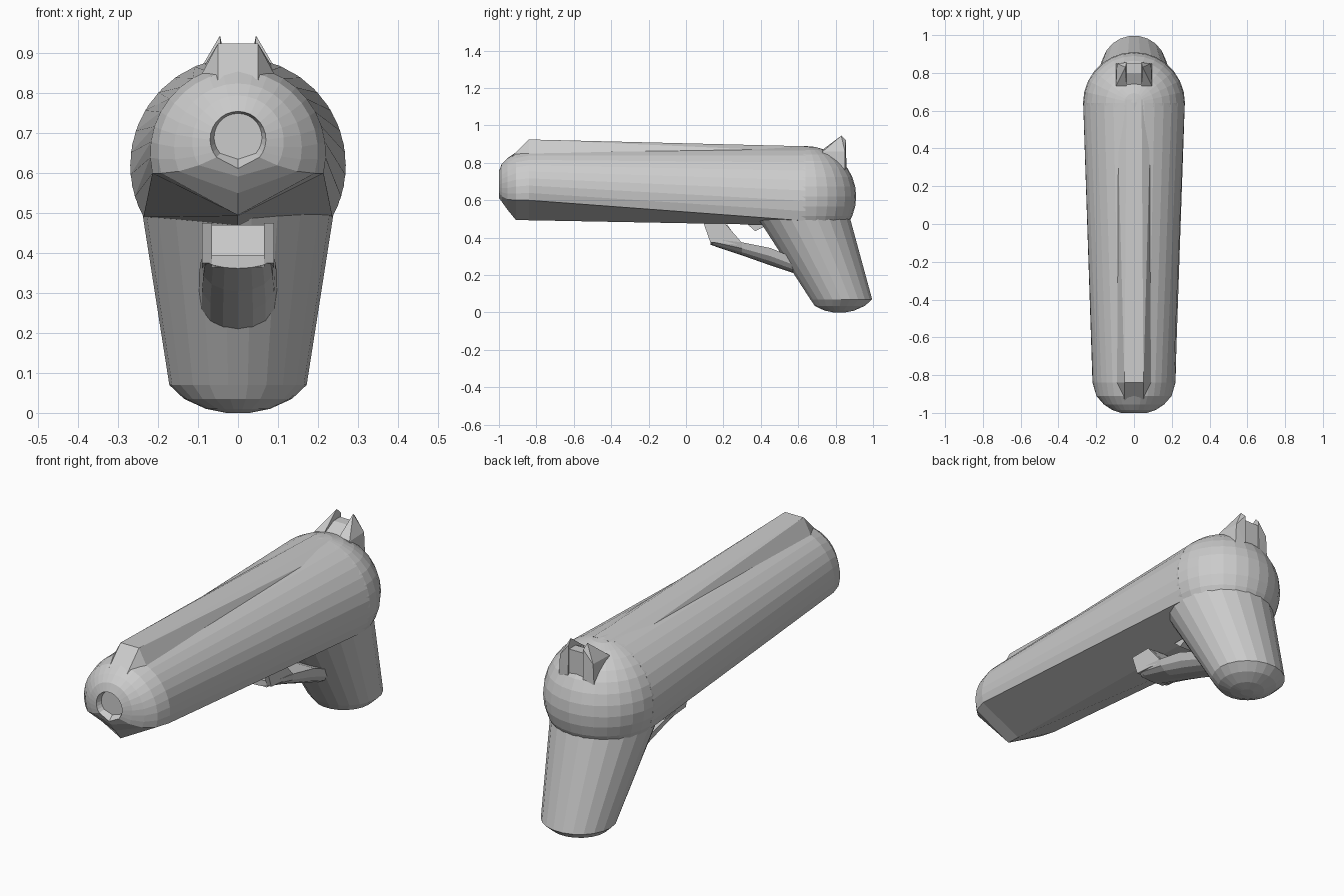
import bpy, bmesh
from math import sin, cos, asin, pi
from mathutils import Matrix

if "Cube" in bpy.data.objects:
    bpy.data.objects.remove(bpy.data.objects["Cube"])


def finish(name, bm):
    bmesh.ops.recalc_face_normals(bm, faces=bm.faces[:])
    mesh = bpy.data.meshes.new(name)
    bm.to_mesh(mesh)
    bm.free()
    ob = bpy.data.objects.new(name, mesh)
    bpy.context.collection.objects.link(ob)
    return ob


def loft(name, sections):
    bm = bmesh.new()
    rings = [[bm.verts.new(p) for p in s] for s in sections]
    n = len(rings[0])
    for a, b in zip(rings, rings[1:]):
        for i in range(n):
            j = (i + 1) % n
            bm.faces.new((a[i], a[j], b[j], b[i]))
    bm.faces.new(rings[0])
    bm.faces.new(rings[-1])
    return finish(name, bm)


def hull(name, points):
    bm = bmesh.new()
    for p in points:
        bm.verts.new(p)
    bmesh.ops.convex_hull(bm, input=bm.verts[:])
    return finish(name, bm)


def extrude_x(name, profile, x0, x1):
    return loft(name, [[(x, y, z) for y, z in profile] for x in (x0, x1)])


# Barrel: round on top, shallow V keel underneath, domed muzzle
def barrel_section(y, r, cz, low, keel, n=20):
    a0 = asin((low - cz) / r)
    pts = []
    for i in range(n + 1):
        a = a0 + (pi - 2 * a0) * i / n
        pts.append((r * cos(a), y, cz + r * sin(a)))
    pts.append((0, y, keel))
    return pts


loft("barrel", [barrel_section(*s) for s in (
    (0.64, 0.27, 0.62, 0.49, 0.465),
    (-0.84, 0.22, 0.65, 0.60, 0.493),
    (-0.91, 0.20, 0.655, 0.60, 0.495),
    (-0.955, 0.16, 0.665, 0.605, 0.55),
    (-0.985, 0.115, 0.68, 0.62, 0.592),
    (-1.0, 0.07, 0.685, 0.64, 0.612),
    (-0.975, 0.06, 0.69, 0.65, 0.635))])

# Rounded back of the body
bm = bmesh.new()
bmesh.ops.create_uvsphere(bm, u_segments=28, v_segments=16, radius=0.27,
                          matrix=Matrix.Translation((0, 0.64, 0.62)))
finish("rear_dome", bm)

# Raised rib along the top with sloped front
rib = []
for s in (-1, 1):
    rib += [(s * 0.05, -0.84, 0.925), (s * 0.09, -0.84, 0.85),
            (s * 0.05, -0.935, 0.83), (s * 0.04, 0.66, 0.888),
            (s * 0.09, 0.64, 0.86)]
hull("top_rib", rib)


# Grip: tapered, leaning back, rounded end
def grip_section(z, cy, rx, ry, n=22):
    return [(rx * cos(2 * pi * i / n), cy + ry * sin(2 * pi * i / n), z)
            for i in range(n)]


loft("grip", [grip_section(*s) for s in (
    (0.51, 0.628, 0.241, 0.25),
    (0.07, 0.83, 0.172, 0.167),
    (0.035, 0.822, 0.135, 0.135),
    (0.01, 0.82, 0.08, 0.08),
    (0.0, 0.82, 0.03, 0.03))])


# Guard strap: flat inside, rounded outside
def strap_section(y, top, bottom, w, n=8):
    return [(w * cos(pi * i / n), y, top - (top - bottom) * sin(pi * i / n) ** 0.8)
            for i in range(n + 1)]


loft("guard_strap", [strap_section(*s) for s in (
    (0.13, 0.395, 0.362, 0.088),
    (0.30, 0.375, 0.305, 0.094),
    (0.45, 0.345, 0.252, 0.098),
    (0.62, 0.275, 0.195, 0.098))])

# Paired guard posts and rear sight horns
for s, side in ((-1, "left"), (1, "right")):
    extrude_x("guard_post_" + side,
              [(0.095, 0.475), (0.13, 0.375), (0.31, 0.36), (0.21, 0.475)],
              s * 0.065, s * 0.09)
    hull("rear_sight_" + side, [
        (s * x, y, z) for x, y, z in (
            (0.045, 0.83, 0.945), (0.04, 0.73, 0.87), (0.095, 0.73, 0.86),
            (0.095, 0.73, 0.80), (0.04, 0.73, 0.80), (0.04, 0.855, 0.92),
            (0.09, 0.85, 0.86), (0.095, 0.85, 0.76), (0.04, 0.858, 0.76))])

# Sloped web between the posts, trigger nub and sight base
extrude_x("guard_web", [(0.13, 0.365), (0.22, 0.47), (0.29, 0.37)], -0.066, 0.066)
extrude_x("trigger", [(0.33, 0.47), (0.37, 0.435), (0.44, 0.47)], -0.03, 0.03)
extrude_x("sight_base", [(0.73, 0.80), (0.73, 0.865), (0.80, 0.90),
                         (0.85, 0.90), (0.85, 0.78)], -0.042, 0.042)
